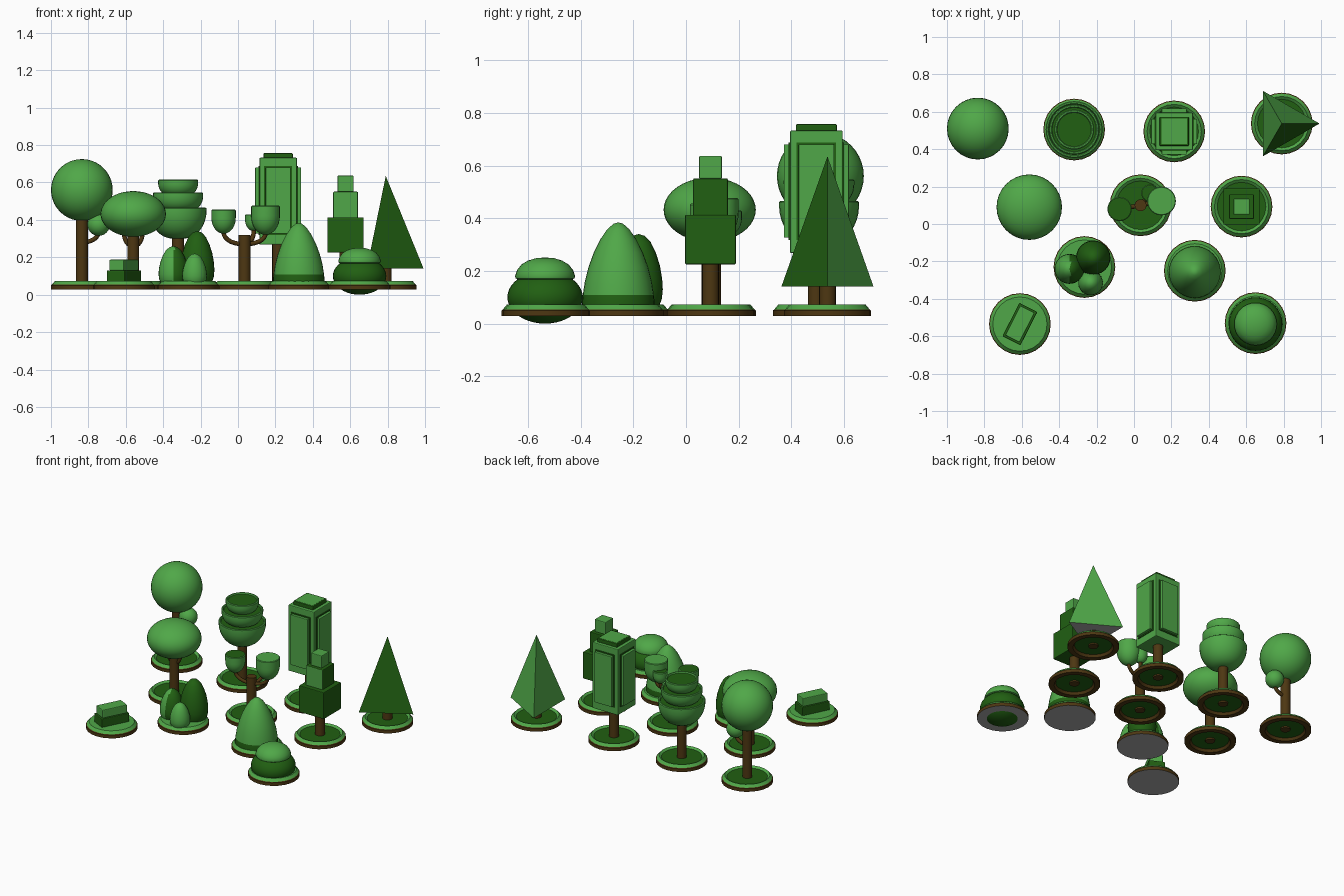
import bpy, bmesh, math
from mathutils import Vector

if "Cube" in bpy.data.objects:
    bpy.data.objects.remove(bpy.data.objects["Cube"])


def material(name, colour):
    m = bpy.data.materials.new(name)
    m.use_nodes = True
    m.diffuse_color = (*colour, 1)
    m.node_tree.nodes["Principled BSDF"].inputs["Base Color"].default_value = (*colour, 1)
    return m


MATS = [material("light green", (0.08, 0.39, 0.065)),
        material("dark green", (0.015, 0.115, 0.006)),
        material("bark brown", (0.075, 0.038, 0.006)),
        material("underside grey", (0.4, 0.4, 0.4))]
LIGHT, DARK, BROWN, GREY = range(4)


def finish(name, bm, loc, rule, smooth=True):
    """Turn a bmesh into an object; rule is a colour index or a function of a face."""
    bmesh.ops.recalc_face_normals(bm, faces=bm.faces)
    bm.normal_update()
    for f in bm.faces:
        f.material_index = rule(f) if callable(rule) else rule
    me = bpy.data.meshes.new(name)
    bm.to_mesh(me)
    bm.free()
    for m in MATS:
        me.materials.append(m)
    ob = bpy.data.objects.new(name, me)
    bpy.context.collection.objects.link(ob)
    ob.location = loc
    if smooth:
        bpy.ops.object.select_all(action="DESELECT")
        ob.select_set(True)
        bpy.context.view_layer.objects.active = ob
        bpy.ops.object.shade_smooth_by_angle(angle=math.radians(35))
    return ob


def lathe(name, profile, loc, rule, sides=24, smooth=True):
    bm = bmesh.new()
    vs = [bm.verts.new((r, 0, z)) for r, z in profile]
    es = [bm.edges.new(p) for p in zip(vs, vs[1:])]
    bmesh.ops.spin(bm, geom=vs + es, cent=(0, 0, 0), axis=(0, 0, 1),
                   angle=math.tau, steps=sides, use_merge=True)
    bmesh.ops.remove_doubles(bm, verts=bm.verts, dist=1e-5)
    return finish(name, bm, loc, rule, smooth)


def ball(name, loc, r, rz, rule):
    steps = 20
    arc = [(r * math.sin(math.pi * i / steps), -rz * math.cos(math.pi * i / steps))
           for i in range(steps + 1)]
    return lathe(name, arc, loc, rule, 32)


def box(name, loc, size, rule, turn=0, bevel=0.005):
    bm = bmesh.new()
    bmesh.ops.create_cube(bm, size=1)
    bmesh.ops.scale(bm, vec=size, verts=bm.verts)
    ob = finish(name, bm, loc, rule, False)
    ob.rotation_euler.z = math.radians(turn)
    if bevel:
        mod = ob.modifiers.new("soft edges", "BEVEL")
        mod.width, mod.segments = bevel, 2
    return ob


def branch(name, start, end, r=0.012):
    """A twig that leaves the trunk sideways and bends upward."""
    cu = bpy.data.curves.new(name, "CURVE")
    cu.dimensions = "3D"
    cu.bevel_depth, cu.bevel_resolution, cu.use_fill_caps = r, 2, True
    sp = cu.splines.new("BEZIER")
    sp.bezier_points.add(1)
    a, b = Vector(start), Vector(end)
    corner = Vector((b.x, b.y, a.z))
    for p, co, left, right in ((sp.bezier_points[0], a, a, a.lerp(corner, 0.6)),
                               (sp.bezier_points[1], b, b.lerp(corner, 0.6), b)):
        p.co, p.handle_left, p.handle_right = co, left, right
    cu.materials.append(MATS[BROWN])
    bpy.context.collection.objects.link(bpy.data.objects.new(name, cu))


def tree_base(name, x, y, trunk_top, r=0.032):
    def rule(f):
        c = f.calc_center_median()
        return DARK if c.xy.length < 0.122 else LIGHT if c.z > 0.053 else BROWN
    lathe(name + "_base", [(0, .045), (.12, .045), (.13, .028), (.165, .028), (.165, .05),
                           (.16, .054), (.145, .072), (.13, .06), (0, .06)], (x, y, 0), rule)
    lathe(name + "_trunk", [(0, .035), (r, .035), (r, trunk_top), (0, trunk_top)],
          (x, y, 0), BROWN, 16)


def bush_base(name, x, y):
    def rule(f):
        z = f.calc_center_median().z
        return GREY if z < 0.03 else BROWN if z < 0.053 else LIGHT
    lathe(name + "_base", [(0, .028), (.165, .028), (.165, .05), (.16, .054), (.145, .072),
                           (0, .072)], (x, y, 0), rule)


# Round tree with a small side ball
x, y = -0.835, 0.51
tree_base("round_tree", x, y, 0.45)
ball("round_tree_crown", (x, y, 0.56), 0.165, 0.165, LIGHT)
ball("round_tree_side_crown", (x + 0.09, y, 0.375), 0.06, 0.06, LIGHT)
branch("round_tree_branch", (x, y, 0.28), (x + 0.09, y, 0.34))

# Oval tree with forked twigs
x, y = -0.56, 0.09
tree_base("oval_tree", x, y, 0.36)
ball("oval_tree_crown", (x, y, 0.432), 0.175, 0.122, LIGHT)
for s in (-1, 1):
    branch("oval_tree_branch", (x, y, 0.26), (x + s * 0.05, y, 0.34))

# Tiered tree: bowls with dark tops
x, y = -0.32, 0.505
tree_base("tiered_tree", x, y, 0.34)
tiers = ((0.152, 0.03, 0.30, 0.465), (0.134, 0.08, 0.455, 0.547), (0.107, 0.06, 0.535, 0.615))
for r, inner, z0, z1 in tiers:
    bowl = [(inner + (r - inner) * math.sin(a), z1 - 0.016 - (z1 - 0.016 - z0) * math.cos(a))
            for a in (i * math.pi / 16 for i in range(9))]
    lathe("tiered_tree_bowl", [(0, z0)] + bowl + [(r, z1 - 0.004), (r - 0.005, z1),
          (r - 0.012, z1), (r - 0.016, z1 - 0.008), (0, z1 - 0.008)], (x, y, 0),
          lambda f, r=r, z1=z1: DARK if f.normal.z > 0.9 and
          f.calc_center_median().xy.length < r - 0.02 else LIGHT, 32)

# Tall block tree with framed side panels
x, y = 0.215, 0.495
tree_base("tall_tree", x, y, 0.3)
box("tall_tree_block", (x, y, 0.5), (0.2, 0.2, 0.465), LIGHT)
box("tall_tree_cap", (x, y, 0.743), (0.156, 0.156, 0.028), DARK)
box("tall_tree_cap_top", (x, y, 0.756), (0.136, 0.136, 0.004), LIGHT, bevel=0)
for i in range(4):
    a = i * math.pi / 2
    c, s = math.cos(a), math.sin(a)
    box("tall_tree_panel_frame", (x + 0.1 * c, y + 0.1 * s, 0.503), (0.01, 0.15, 0.37),
        DARK, 90 * i, 0)
    box("tall_tree_panel", (x + 0.11 * c, y + 0.11 * s, 0.503), (0.026, 0.134, 0.354),
        LIGHT, 90 * i, 0.003)

# Three-sided pyramid tree with one dark face
x, y = 0.79, 0.537
tree_base("pyramid_tree", x, y, 0.16)
lathe("pyramid_tree_crown", [(0, 0.14), (0.202, 0.14), (0, 0.635)], (x, y, 0),
      lambda f: GREY if f.normal.z < -0.5 else DARK if f.normal.y < -0.5 else LIGHT, 3, False)

# Branching tree with leafy cups
x, y = 0.035, 0.10
tree_base("cup_tree", x, y, 0.32)
for cx, cy, r, z0, z1, top in ((-0.077, 0.08, 0.065, 0.326, 0.455, DARK),
                               (0.147, 0.123, 0.077, 0.32, 0.476, LIGHT),
                               (0.085, 0.165, 0.047, 0.34, 0.43, DARK)):
    cup = [(r * math.sin(a), z0 + (z1 - z0) * 0.65 * (1 - math.cos(a)))
           for a in (i * math.pi / 16 for i in range(9))]
    lathe("cup_tree_cup", cup + [(r, z1 - 0.004), (r - 0.004, z1), (0, z1)], (cx, cy, 0),
          lambda f, top=top: top if f.normal.z > 0.9 else LIGHT)
    branch("cup_tree_branch", (x, y, 0.27), (cx, cy, z0 + 0.01))

# Stacked cube tree
x, y = 0.575, 0.093
tree_base("cube_tree", x, y, 0.25)
box("cube_tree_lower", (x, y, 0.319), (0.194, 0.194, 0.188), DARK)
box("cube_tree_middle", (x, y, 0.48), (0.132, 0.132, 0.142), 
    lambda f: LIGHT if f.normal.y < -0.5 else DARK)
box("cube_tree_top", (x, y, 0.593), (0.086, 0.086, 0.088), LIGHT)

# Cluster of three egg bushes
bush_base("egg_bush", -0.265, -0.23)
EGG = ((0, 0), (.82, 0), (.96, .12), (1, .25), (.97, .4), (.88, .57), (.72, .74),
       (.5, .89), (.25, .975), (0, 1))


def egg(name, x, y, r, top, rule):
    lathe(name, [(a * r, 0.06 + b * (top - 0.06)) for a, b in EGG], (x, y, 0), rule)


egg("egg_bush_large", -0.218, -0.18, 0.092, 0.34, DARK)
egg("egg_bush_medium", -0.345, -0.24, 0.08, 0.26,
    lambda f: DARK if f.calc_center_median().x > 0.004 else LIGHT)
egg("egg_bush_small", -0.232, -0.315, 0.066, 0.22, LIGHT)

# Cone bush with a dark skirt
bush_base("cone_bush", 0.325, -0.25)
lathe("cone_bush_body", [(0, .06), (.137, .06), (.138, .08), (.135, .108), (.127, .16),
                         (.113, .215), (.093, .27), (.068, .32), (.042, .358), (.018, .379),
                         (0, .384)], (0.325, -0.257, 0),
      lambda f: DARK if f.calc_center_median().z < 0.105 else LIGHT, 32)

# Hedge of two turned blocks
bush_base("hedge", -0.61, -0.535)
box("hedge_lower", (-0.61, -0.535, 0.098), (0.2, 0.108, 0.064), DARK, 63)
box("hedge_upper", (-0.61, -0.535, 0.158), (0.178, 0.086, 0.058), LIGHT, 63)

# Round bush with a lighter dome
bush_base("dome_bush", 0.65, -0.53)
ball("dome_bush_lower", (0.65, -0.535, 0.1), 0.143, 0.1, DARK)
lathe("dome_bush_top", [(0, .165), (.1, .165), (.112, .172), (.114, .18), (.107, .202),
                        (.09, .224), (.065, .239), (.035, .248), (0, .251)],
      (0.65, -0.535, 0), LIGHT, 32)
